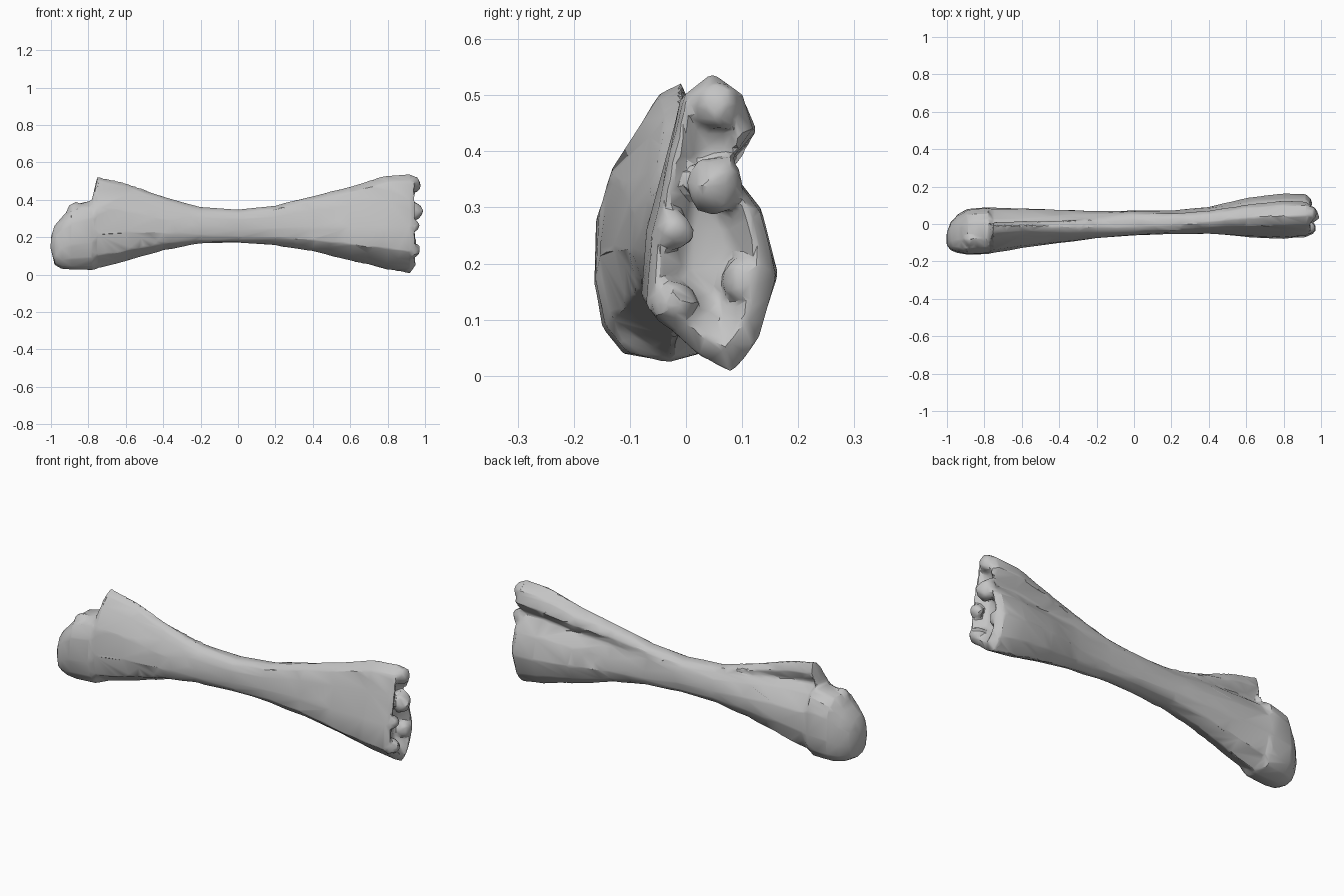
import bpy
import bmesh
import math
import random
from mathutils import Vector, noise

random.seed(4)
if "Cube" in bpy.data.objects:
    bpy.data.objects.remove(bpy.data.objects["Cube"])

SIDES = 13


def normalise(points):
    """Scale a cross-section outline into the unit box."""
    ys, zs = zip(*points)
    width, height = max(ys) - min(ys), max(zs) - min(zs)
    return [Vector(((y - min(ys)) / width, (z - min(zs)) / height))
            for y, z in points]


def rounded(value, power=0.75):
    return math.copysign(abs(value) ** power, value)


# Cross-section outlines (y, z), each starting at the underside and going up the back
angles = [math.tau * i / SIDES - math.pi / 2 for i in range(SIDES)]
oval = normalise([(rounded(math.cos(a)), rounded(math.sin(a))) for a in angles])
crested = normalise([
    (-.03, .03), (.05, .08), (.09, .18), (.08, .28), (.02, .36), (-.03, .4),
    (.01, .46), (-.01, .52), (-.05, .5), (-.08, .45), (-.14, .36), (-.16, .22), (-.14, .1)])
two_lobed = normalise([
    (.08, 0), (.13, .06), (.16, .17), (.13, .29), (.07, .37), (.12, .44),
    (.1, .5), (.04, .54), (-.01, .5), (-.035, .4), (-.07, .25), (-.08, .12), (.02, .03)])

# Stations along the bone: x, back-front limits, bottom and top limits
stations = [
    (-1, -.11, -.04, .14, .2),
    (-.98, -.14, .01, .05, .26),
    (-.94, -.155, .05, .03, .31),
    (-.89, -.165, .08, .025, .37),
    (-.78, -.16, .09, .025, .395),
    (-.755, -.155, .09, .03, .525),
    (-.6, -.13, .085, .07, .49),
    (-.4, -.105, .08, .13, .42),
    (-.2, -.08, .07, .165, .36),
    (0, -.06, .07, .17, .345),
    (.2, -.055, .075, .155, .37),
    (.4, -.055, .095, .125, .42),
    (.6, -.07, .14, .075, .47),
    (.8, -.08, .165, .025, .53),
    (.92, -.07, .16, .005, .54),
    (.95, -.05, .13, .05, .52),
    (.89, 0, .08, .14, .36),
]


def section_at(x):
    """Blend from the oval middle of the shaft to the shape of either end."""
    if x < -.77:
        return oval
    end = crested if x < 0 else two_lobed
    weight = min(1, abs(x) / .65)
    return [a.lerp(b, weight) for a, b in zip(oval, end)]


def add_shaft(bm):
    rings = []
    for x, y_low, y_high, z_low, z_high in stations:
        rings.append([
            bm.verts.new((x, y_low + p.x * (y_high - y_low), z_low + p.y * (z_high - z_low)))
            for p in section_at(x)])
    for ring, following in zip(rings, rings[1:]):
        for i in range(SIDES):
            j = (i + 1) % SIDES
            bm.faces.new((ring[i], ring[j], following[j], following[i]))
    bm.faces.new(rings[0])
    bm.faces.new(list(reversed(rings[-1])))


def add_knob(bm, centre, radius):
    """Uneven lump on a joint surface."""
    made = bmesh.ops.create_icosphere(bm, subdivisions=2, radius=radius)
    for vert in made["verts"]:
        vert.co = vert.co * random.uniform(.82, 1.05) + Vector(centre)


bm = bmesh.new()
add_shaft(bm)

# Joint lumps on the ragged left end
for centre, radius in [
        ((.93, .055, .48), .05), ((.94, .05, .34), .055),
        ((.91, .11, .17), .05), ((.9, .075, .055), .042),
        ((.93, -.02, .13), .045), ((.94, -.02, .26), .035)]:
    add_knob(bm, centre, radius)

# Joint lumps on the rounded right end
for centre, radius in [
        ((-.94, -.08, .09), .05), ((-.94, -.07, .21), .055),
        ((-.87, -.08, .345), .045)]:
    add_knob(bm, centre, radius)

bmesh.ops.triangulate(bm, faces=bm.faces[:])
bmesh.ops.recalc_face_normals(bm, faces=bm.faces[:])
mesh = bpy.data.meshes.new("bone")
bm.to_mesh(mesh)
bm.free()
bone = bpy.data.objects.new("bone", mesh)
bpy.context.collection.objects.link(bone)
bpy.ops.object.select_all(action="DESELECT")
bone.select_set(True)
bpy.context.view_layer.objects.active = bone

# Fuse the lumps with the shaft, then reduce to broad irregular facets
fuse = bone.modifiers.new("fuse", "REMESH")
fuse.mode = "VOXEL"
fuse.voxel_size = .01
facet = bone.modifiers.new("facet", "DECIMATE")
facet.ratio = .06
for name in ("fuse", "facet"):
    bpy.ops.object.modifier_apply(modifier=name)

# Slight natural unevenness
for vert in bone.data.vertices:
    vert.co += noise.noise_vector(vert.co * 12) * .004

# Plain grey bone
material = bpy.data.materials.new("bone grey")
material.use_nodes = True
grey = (.55, .55, .55, 1)
material.diffuse_color = grey
material.node_tree.nodes["Principled BSDF"].inputs["Base Color"].default_value = grey
bone.data.materials.clear()
bone.data.materials.append(material)
bpy.ops.object.shade_smooth_by_angle(angle=math.radians(30))
